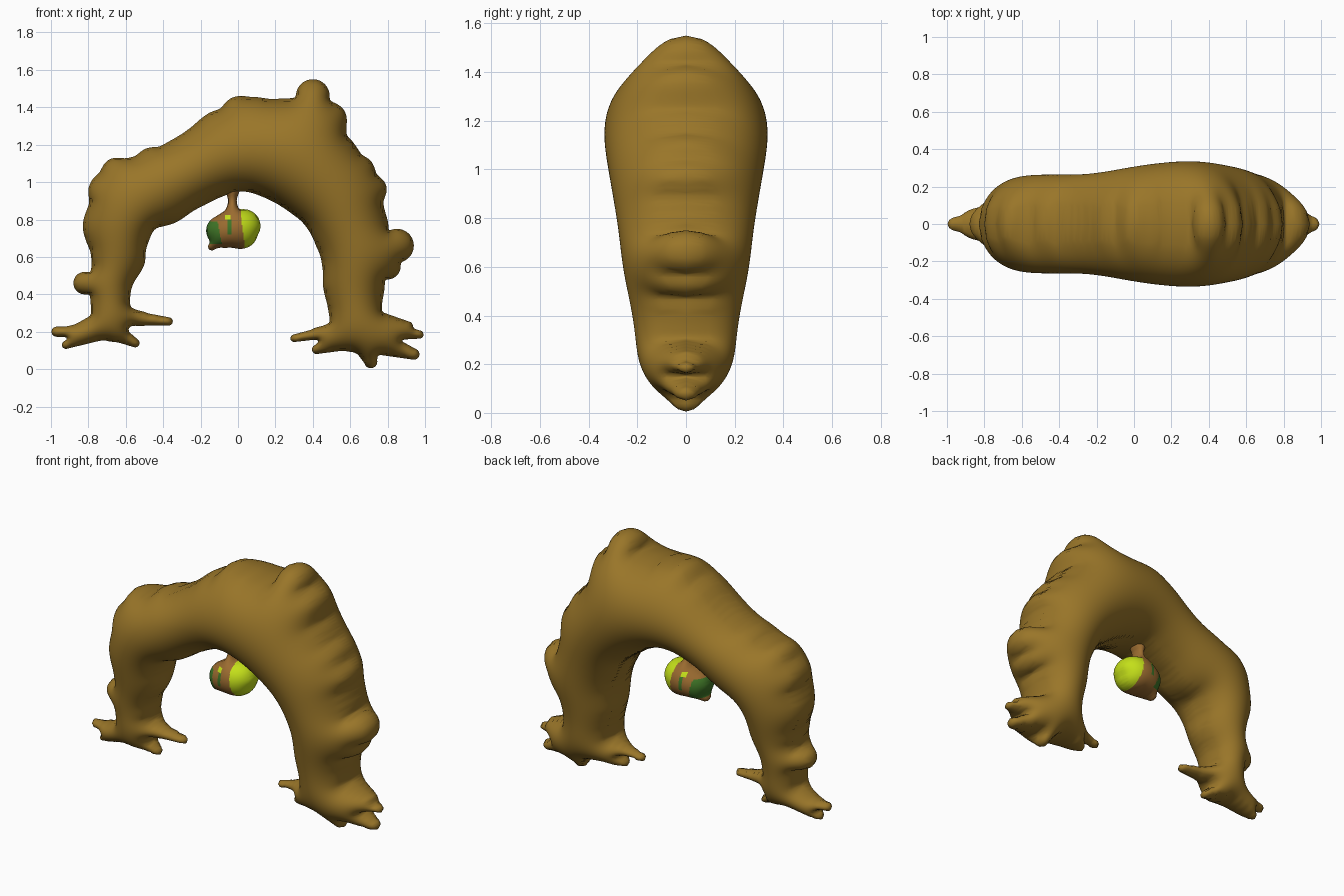
import bpy, bmesh, math
from mathutils import Vector

if "Cube" in bpy.data.objects:
    bpy.data.objects.remove(bpy.data.objects["Cube"])


def material(name, rgb):
    m = bpy.data.materials.new(name)
    m.use_nodes = True
    m.diffuse_color = (*rgb, 1)
    bsdf = next(n for n in m.node_tree.nodes if n.type == 'BSDF_PRINCIPLED')
    bsdf.inputs["Base Color"].default_value = (*rgb, 1)
    bsdf.inputs["Roughness"].default_value = 0.7
    return m


def segments(strokes):
    # each stroke is a chain of (x, z, radius) points
    out = []
    for s in strokes:
        pairs = list(zip(s, s[1:])) or [(s[0], s[0])]
        for a, b in pairs:
            dx, dz = b[0] - a[0], b[1] - a[1]
            out.append((a[0], a[1], a[2], dx, dz, b[2] - a[2], dx * dx + dz * dz or 1))
    return out


def distance(segs, x, z, blend):
    # smoothly blended distance to tapered strokes
    d = 9.0
    for ax, az, ar, dx, dz, dr, ll in segs:
        px, pz = x - ax, z - az
        t = min(1, max(0, (px * dx + pz * dz) / ll))
        e = math.hypot(px - t * dx, pz - t * dz) - ar - t * dr
        h = max(blend - abs(d - e), 0)
        d = min(d, e) - h * h / (4 * blend if blend else 1)
    return d


def inflate(name, strokes, step, depth, power, blend, mats, rule=None):
    segs = segments(strokes)
    points = [p for s in strokes for p in s]
    x0 = min(p[0] - p[2] for p in points) - 2 * step
    x1 = max(p[0] + p[2] for p in points) + 2 * step
    z0 = min(p[1] - p[2] for p in points) - 2 * step
    z1 = max(p[1] + p[2] for p in points) + 2 * step

    # flat sheet of cells inside the outline
    bm = bmesh.new()
    grid = {}

    def vert(i, j):
        if (i, j) not in grid:
            grid[i, j] = bm.verts.new((x0 + i * step, 0, z0 + j * step))
        return grid[i, j]

    for i in range(int((x1 - x0) / step) + 1):
        for j in range(int((z1 - z0) / step) + 1):
            if distance(segs, x0 + (i + .5) * step, z0 + (j + .5) * step, blend) < 0:
                bm.faces.new([vert(i, j), vert(i + 1, j), vert(i + 1, j + 1), vert(i, j + 1)])

    # pull the rim onto the outline
    rim = {v for v in bm.verts if v.is_boundary}
    eps = step / 10
    for v in rim:
        for _ in range(2):
            x, z = v.co.x, v.co.z
            d = distance(segs, x, z, blend)
            g = Vector((distance(segs, x + eps, z, blend) - d, 0,
                        distance(segs, x, z + eps, blend) - d))
            if g.length > 0:
                v.co -= g.normalized() * d
    inner = [v for v in bm.verts if v not in rim]
    for _ in range(3):
        bmesh.ops.smooth_vert(bm, verts=inner, factor=.5, use_axis_x=True, use_axis_z=True)

    # swell the sheet like a pillow
    bm.verts.index_update()
    u = [0.0] * len(bm.verts)
    links = [(v.index, [e.other_vert(v).index for e in v.link_edges]) for v in inner]
    for _ in range(220):
        for k, (a, b, c, d) in links:
            u[k] += 1.88 * ((u[a] + u[b] + u[c] + u[d] + 1) / 4 - u[k])
    top = max(u)
    for v in inner:
        v.co.y = -depth * (max(u[v.index], 0) / top) ** power
    for f in bm.faces:
        f.smooth = True
        if rule:
            c = f.calc_center_median()
            f.material_index = rule(c.x, c.z)

    me = bpy.data.meshes.new(name)
    bm.to_mesh(me)
    bm.free()
    for m in mats:
        me.materials.append(m)
    ob = bpy.data.objects.new(name, me)
    bpy.context.collection.objects.link(ob)
    mirror = ob.modifiers.new("both_sides", 'MIRROR')
    mirror.use_axis = (False, True, False)
    mirror.merge_threshold = .0005
    return ob


ochre = material("ochre_hide", (.32, .18, .022))
brown = material("fruit_brown", (.33, .15, .03))
green = material("dark_green", (.05, .18, .02))
lime = material("yellow_green", (.55, .74, .01))

# arching trunk with both legs
arch = [(-.68, .25, .10), (-.685, .45, .11), (-.64, .6, .14), (-.645, .76, .18),
        (-.58, .92, .2), (-.42, .97, .2), (-.25, 1.06, .19), (-.05, 1.17, .22),
        (.08, 1.2, .25), (.25, 1.17, .27), (.42, 1.05, .25), (.54, .92, .23),
        (.6, .75, .2), (.62, .6, .17), (.62, .45, .16), (.63, .22, .13)]
shoulder = [(.2, 1.25, .18), (.4, 1.28, .18)]

# knobs along the outer edge
knobs = [[k] for k in [
    (-.82, .46, .06), (-.7, .95, .1), (-.65, 1.05, .08), (-.46, 1.1, .085),
    (-.22, 1.18, .09), (.01, 1.36, .1), (.4, 1.46, .09), (.5, 1.34, .08),
    (.65, 1.06, .08), (.72, .96, .075), (.85, .66, .09), (.8, .55, .07)]]

# toes of each foot
right_toes = [
    [(-.75, .24, .06), (-.88, .2, .03), (-.97, .2, .027)],
    [(-.75, .2, .05), (-.92, .13, .022)],
    [(-.66, .2, .05), (-.55, .14, .024)],
    [(-.65, .29, .07), (-.52, .27, .035), (-.37, .255, .022)]]
left_toes = [
    [(.6, .22, .07), (.43, .19, .03), (.3, .165, .02)],
    [(.58, .17, .07), (.42, .105, .025)],
    [(.68, .15, .08), (.71, .04, .035)],
    [(.73, .15, .07), (.94, .08, .03)],
    [(.75, .21, .06), (.97, .185, .022)],
    [(.75, .25, .06), (.91, .23, .025)]]

inflate("arched_body", [arch, shoulder] + knobs + right_toes + left_toes,
        .0115, .335, .45, .02, [ochre])


# hanging fruit with bands of colour
def fruit_colour(x, z):
    if z > .865:
        return 0
    if x > .025 - .12 * (z - .75) and z < .855:
        return 2
    if x < -.1 - .2 * (z - .74) and .67 < z < .79:
        return 1
    if abs(x + .047) < .01 and .72 < z < .8:
        return 1
    if abs(x + .055) < .014 and .8 < z < .825:
        return 2
    return 0


fruit = [[(.03, .765, .09), (.02, .73, .085)], [(-.09, .74, .08), (-.05, .76, .085)],
         [(-.1, .69, .04), (-.14, .655, .02)], [(-.06, .7, .05), (0, .7, .05)],
         [(-.03, .98, .05), (-.03, .9, .018), (-.03, .84, .04)]]
inflate("hanging_fruit", fruit, .005, .125, .45, .02, [brown, green, lime], fruit_colour)
